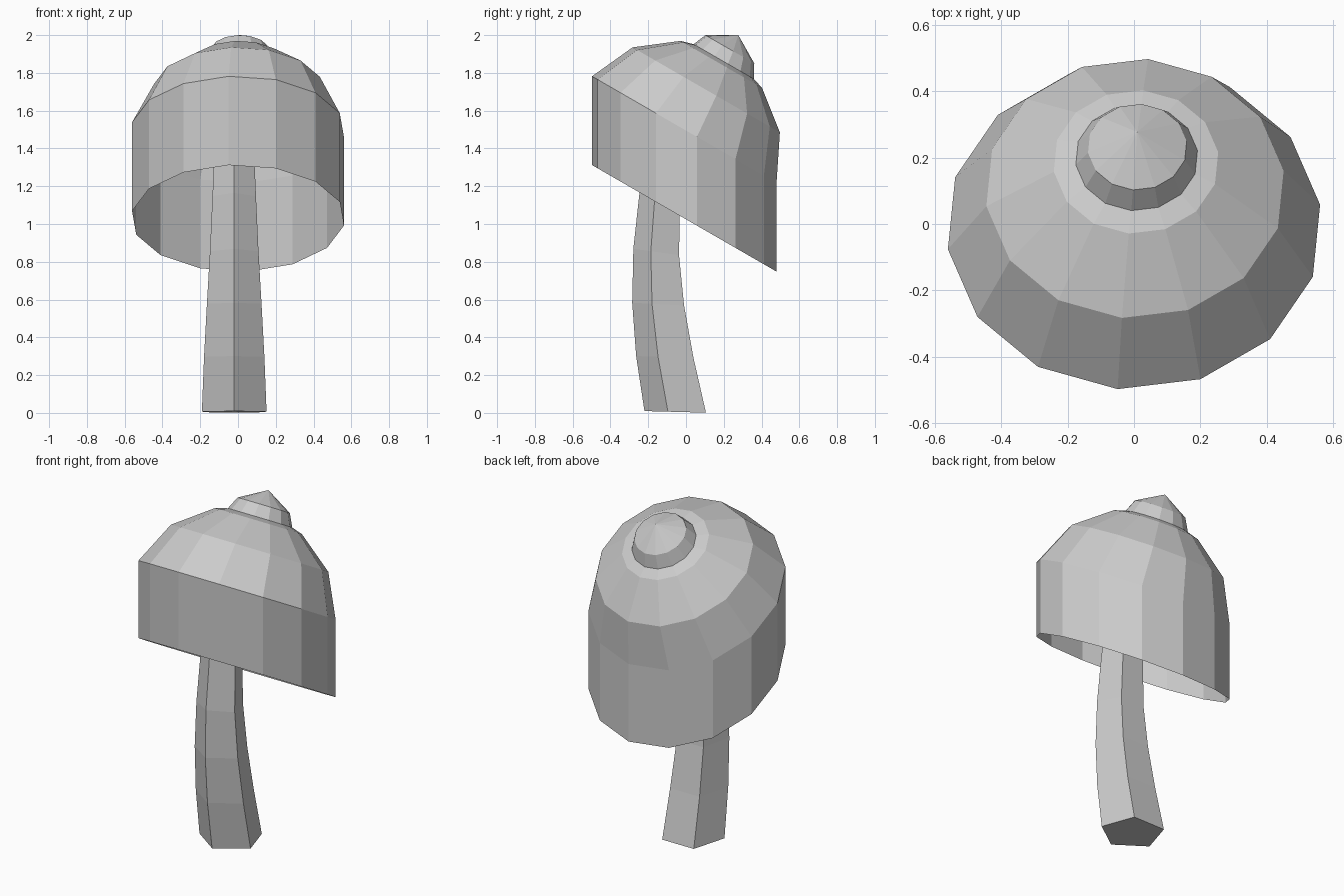
import bpy, bmesh
from math import sin, cos, pi, radians
from mathutils import Vector, Matrix

if "Cube" in bpy.data.objects:
    bpy.data.objects.remove(bpy.data.objects["Cube"])


def loft(name, rings, sides, phase, apex=None, cap_start=False, cap_end=False):
    """Skin rings of (x, y, z, radius, tilt about x) into one flat-shaded mesh."""
    bm = bmesh.new()
    loops = []
    for x, y, z, r, tilt in rings:
        rot = Matrix.Rotation(radians(tilt), 3, 'X')
        loops.append([bm.verts.new(Vector((x, y, z)) + rot @ Vector(
            (r * cos(phase + 2 * pi * i / sides), r * sin(phase + 2 * pi * i / sides), 0)))
            for i in range(sides)])
    for a, b in zip(loops, loops[1:]):
        for i in range(sides):
            j = (i + 1) % sides
            bm.faces.new((a[i], a[j], b[j], b[i]))
    if apex:
        top = bm.verts.new(apex)
        for i in range(sides):
            bm.faces.new((loops[-1][i], loops[-1][(i + 1) % sides], top))
    if cap_start:
        bm.faces.new(loops[0][::-1])
    if cap_end:
        bm.faces.new(loops[-1])
    me = bpy.data.meshes.new(name)
    bm.to_mesh(me)
    bm.free()
    ob = bpy.data.objects.new(name, me)
    bpy.context.collection.objects.link(ob)
    return ob


# Tilted cap: open vertical skirt, stepped dome, small knob with a pointed tip
T = -30
cap_rings = [
    (0.00, -0.009, 1.03, 0.566, T),
    (0.00, -0.009, 1.50, 0.566, T),
    (0.003, 0.107, 1.71, 0.452, T),
    (0.006, 0.187, 1.845, 0.25, T),
    (0.008, 0.20, 1.86, 0.185, T),
    (0.01, 0.232, 1.925, 0.15, T),
]
loft("mushroom_cap", cap_rings, 14, radians(-95), apex=(0.01, 0.277, 2.0))

# Curved five-sided stem tapering up into the cap
stem_rings = [
    (-0.02, -0.04, 0.005, 0.18, -1.5),
    (-0.02, -0.096, 0.295, 0.168, -2),
    (-0.02, -0.133, 0.575, 0.152, -3),
    (-0.02, -0.145, 0.85, 0.135, -8),
    (-0.02, -0.128, 1.14, 0.121, -12),
    (-0.02, -0.085, 1.43, 0.108, -20),
]
loft("stem", stem_rings, 5, radians(-90), cap_start=True, cap_end=True)
